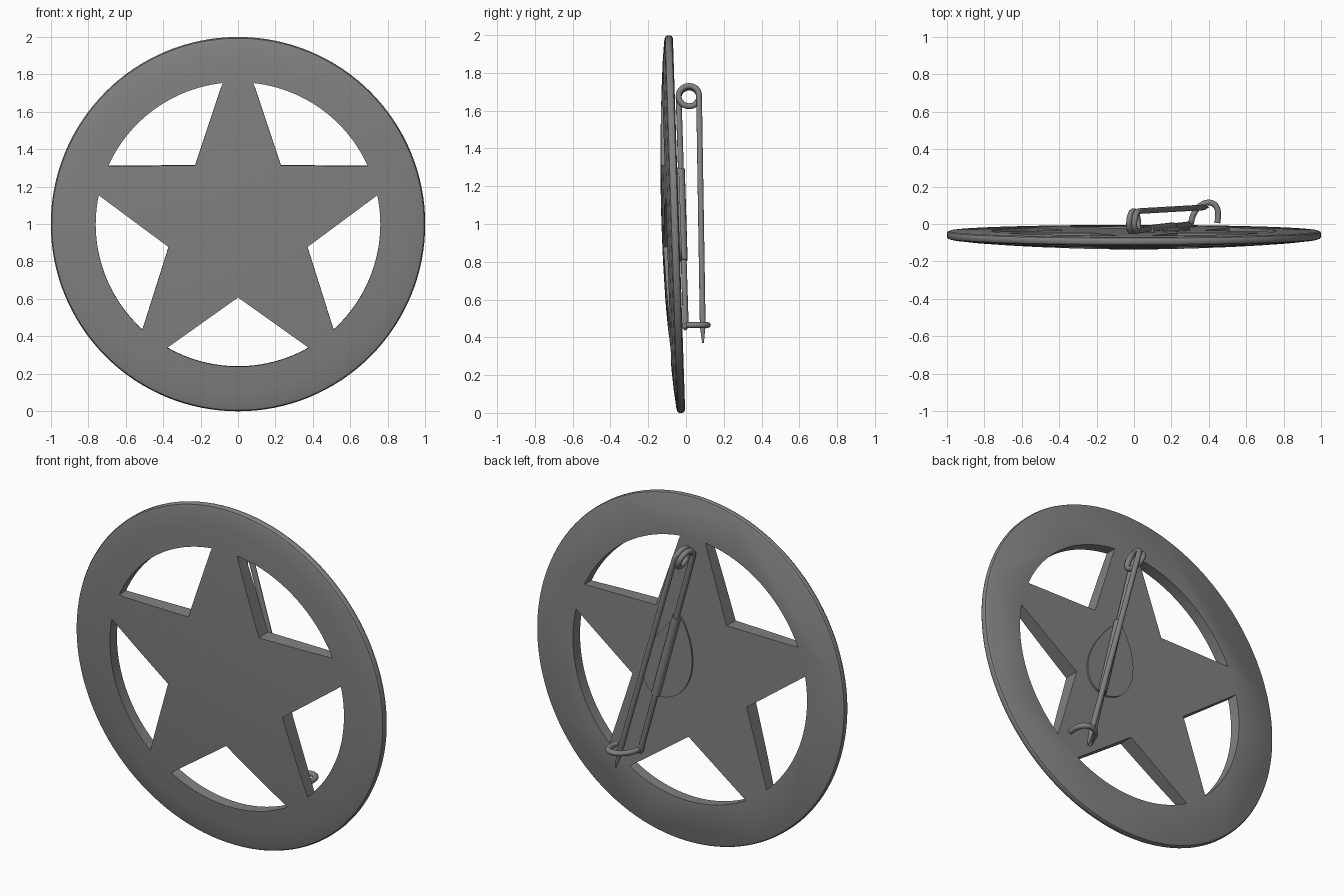
import bpy, bmesh, math
from mathutils import Vector, Matrix

old = bpy.data.objects.get("Cube")
if old:
    bpy.data.objects.remove(old, do_unlink=True)

metal = bpy.data.materials.new("grey_metal")
metal.use_nodes = True
GREY = (0.22, 0.22, 0.22, 1)
metal.diffuse_color = GREY
metal.node_tree.nodes["Principled BSDF"].inputs["Base Color"].default_value = GREY

# Badge leans slightly forward; local -y is the domed front, local y = 0 the flat back
LEAN = Matrix.Translation((0, -0.037, 1)) @ Matrix.Rotation(math.radians(1.88), 4, 'X')


def add_mesh(name, bm, matrix=Matrix()):
    bmesh.ops.recalc_face_normals(bm, faces=bm.faces)
    mesh = bpy.data.meshes.new(name)
    bm.to_mesh(mesh)
    bm.free()
    mesh.materials.append(metal)
    ob = bpy.data.objects.new(name, mesh)
    bpy.context.collection.objects.link(ob)
    ob.matrix_world = matrix
    return ob


def activate(ob):
    bpy.ops.object.select_all(action='DESELECT')
    ob.select_set(True)
    bpy.context.view_layer.objects.active = ob


def prism(bm, outline, y0, y1):
    """Extrude an x-z outline from y0 to y1."""
    face = bm.faces.new([bm.verts.new((x, y0, z)) for x, z in outline])
    out = bmesh.ops.extrude_face_region(bm, geom=[face])
    moved = [v for v in out["geom"] if isinstance(v, bmesh.types.BMVert)]
    bmesh.ops.translate(bm, verts=moved, vec=(0, y1 - y0, 0))


# Domed disc, turned from a profile with a rounded rim
SEGMENTS = 128
rim = [(0.985, 0), (0.996, -0.006), (1, -0.015), (1, -0.03), (0.994, -0.04), (0.975, -0.046)]
dome = [(r, -0.046 - 0.047 * (1 - r * r)) for r in (0.88, 0.76, 0.6, 0.4, 0.2)]
bm = bmesh.new()
rings = []
for r, y in rim + dome:
    rings.append([bm.verts.new((r * math.cos(a), y, r * math.sin(a)))
                  for a in (math.tau * i / SEGMENTS for i in range(SEGMENTS))])
for inner, outer in zip(rings, rings[1:]):
    for i in range(SEGMENTS):
        j = (i + 1) % SEGMENTS
        bm.faces.new((inner[i], inner[j], outer[j], outer[i]))
bm.faces.new(rings[0])
tip = bm.verts.new((0, -0.093, 0))
for i in range(SEGMENTS):
    bm.faces.new((rings[-1][i], rings[-1][(i + 1) % SEGMENTS], tip))
badge = add_mesh("star_badge", bm, LEAN)

# Five openings that leave the star inside the ring
bm = bmesh.new()
for k in range(5):
    mid = math.radians(-90 + 72 * k)
    outline = [(0.39 * math.cos(mid), 0.39 * math.sin(mid))]
    for i in range(25):
        a = mid + math.radians(-29.8 + 59.6 * i / 24)
        outline.append((0.76 * math.cos(a), 0.76 * math.sin(a)))
    prism(bm, outline, -0.3, 0.3)
cutter = add_mesh("opening_cutter", bm, LEAN)
cutter.hide_render = True
cut = badge.modifiers.new("openings", 'BOOLEAN')
cut.operation = 'DIFFERENCE'
cut.solver = 'EXACT'
cut.object = cutter
activate(badge)
bpy.ops.object.modifier_apply(modifier=cut.name)
bpy.data.objects.remove(cutter, do_unlink=True)
activate(badge)
bpy.ops.object.shade_smooth_by_angle(angle=math.radians(35))

# Teardrop mounting plate on the back
bm = bmesh.new()
outline = [(0.07, 0.3)]
for i in range(33):
    a = math.radians(135 - 250 * i / 32)
    outline.append((0.14 + 0.18 * math.cos(a), -0.03 + 0.18 * math.sin(a)))
outline = [outline[0]]
for i in range(1, 48):
    a = math.tau * i / 48
    narrow = math.sin(a / 2) ** 0.8
    outline.append((0.125 + 0.19 * math.sin(a) * narrow - 0.055 * math.cos(a),
                    0.05 + 0.25 * math.cos(a)))
prism(bm, outline, -0.004, 0.01)
plate = add_mesh("mounting_plate", bm, LEAN)
activate(plate)
bpy.ops.object.shade_smooth_by_angle(angle=math.radians(35))


def wire(name, points, radius, taper=0):
    curve = bpy.data.curves.new(name, 'CURVE')
    curve.dimensions = '3D'
    curve.bevel_depth = radius
    curve.bevel_resolution = 4
    curve.use_fill_caps = True
    spline = curve.splines.new('POLY')
    spline.points.add(len(points) - 1)
    for p, co in zip(spline.points, points):
        p.co = (*co, 1)
    if taper:
        spline.points[-1].radius = taper
    curve.materials.append(metal)
    ob = bpy.data.objects.new(name, curve)
    bpy.context.collection.objects.link(ob)
    activate(ob)
    bpy.ops.object.convert(target='MESH')
    bpy.ops.object.shade_smooth_by_angle(angle=math.radians(50))


# Safety pin: one wire running clasp, fixed arm, coil, needle
coil = Vector((0.005, 0.015, 1.675))
up = Vector((-0.31, 0, 0.95)).normalized()
axis = Vector((up.z, 0, -up.x))
R = 0.054
base_end = Vector((0.29, -0.002, 0.49))
needle_tip = Vector((0.395, 0.09, 0.37))

path = []
for i in range(21):                                   # clasp arch
    a = math.pi * i / 20
    path.append(Vector((0.375 + 0.07 * math.cos(a) + 0.025 * math.sin(a),
                        0.005 + 0.11 * math.sin(a) ** 0.8, 0.465)))
path += [Vector((0.3, -0.004, 0.452)), Vector((0.294, -0.006, 0.462)), base_end]
for i in range(55):                                   # coil, one and a half turns
    t = i / 54
    a = math.pi * (1 - 3 * t)
    path.append(coil + Vector((0, R * math.cos(a), 0)) + up * R * math.sin(a)
                + axis * (0.045 * t - 0.0225))
start = path[-1]
path += [start.lerp(needle_tip, 0.93), needle_tip]
wire("safety_pin", path, 0.0155, taper=0.3)

# Sleeve holding the fixed arm to the plate
arm_top = coil - axis * 0.0225 - Vector((0, R, 0))
sleeve = [base_end.lerp(arm_top, t) - Vector((0, 0.004, 0)) for t in (0.27, 0.68)]
wire("pin_sleeve", sleeve, 0.025)
